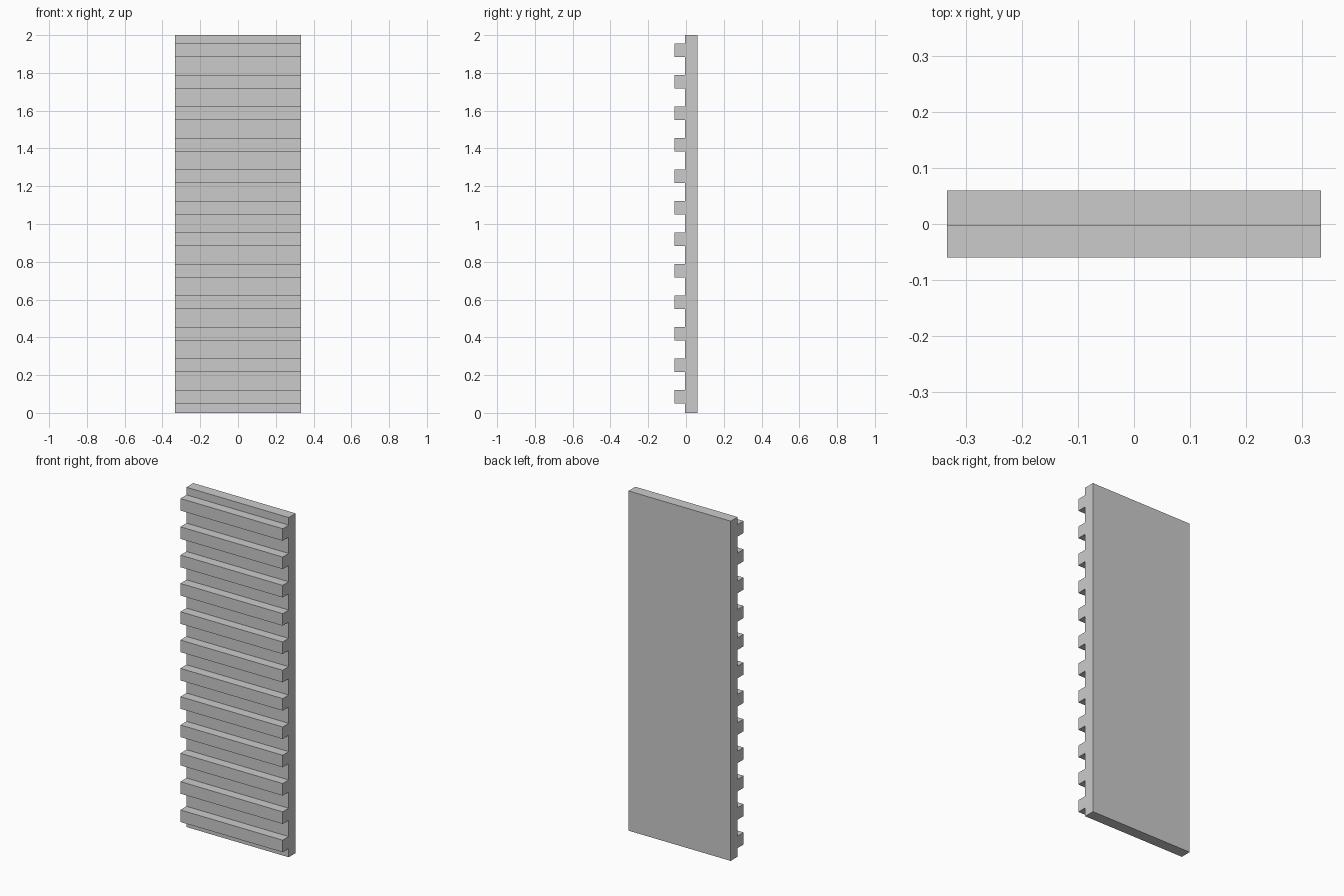
import bpy
import bmesh

if "Cube" in bpy.data.objects:
    bpy.data.objects.remove(bpy.data.objects["Cube"])

HALF_W, HEIGHT = 0.333, 2.0
BACK, FACE, FRONT = 0.06, -0.004, -0.06
RIBS, PITCH = 12, 2.0 / 12
RIB_START, RIB_H = 0.051, 0.071

# Side profile (y, z): flat back, then a toothed front edge
profile = [(BACK, HEIGHT), (BACK, 0), (FACE, 0)]
for i in range(RIBS):
    z0 = RIB_START + i * PITCH
    z1 = z0 + RIB_H
    profile += [(FACE, z0), (FRONT, z0), (FRONT, z1), (FACE, z1)]
profile.append((FACE, HEIGHT))

# Extrude the profile across the width into one solid panel
bm = bmesh.new()
side = bm.faces.new([bm.verts.new((-HALF_W, y, z)) for y, z in profile])
ext = bmesh.ops.extrude_face_region(bm, geom=[side], use_keep_orig=True)
verts = [g for g in ext["geom"] if isinstance(g, bmesh.types.BMVert)]
bmesh.ops.translate(bm, verts=verts, vec=(2 * HALF_W, 0, 0))
bmesh.ops.recalc_face_normals(bm, faces=bm.faces)

mesh = bpy.data.meshes.new("ribbed_panel")
bm.to_mesh(mesh)
bm.free()
panel = bpy.data.objects.new("ribbed_panel", mesh)
bpy.context.collection.objects.link(panel)
